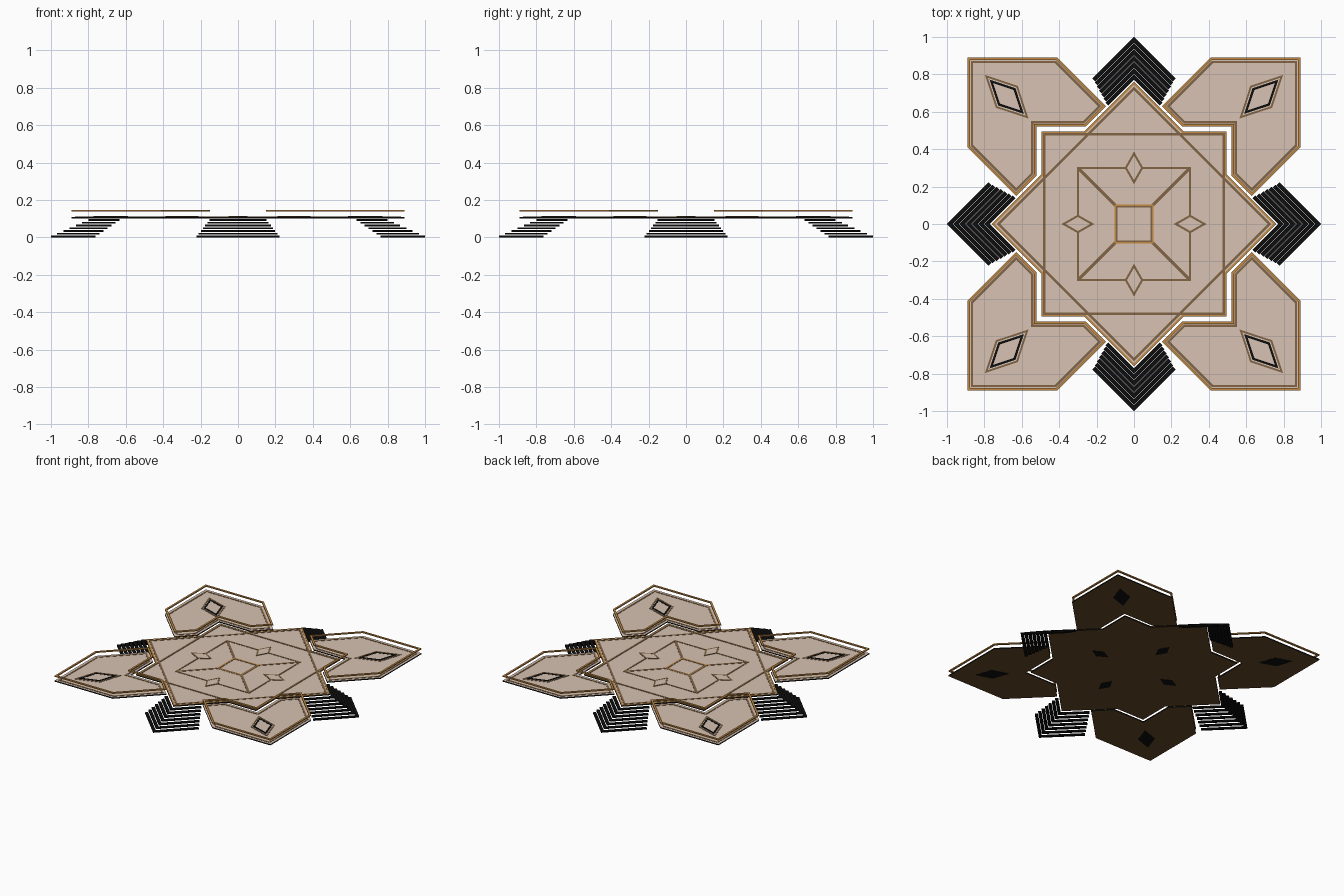
import bpy, bmesh, math
from mathutils import Vector

if "Cube" in bpy.data.objects:
    bpy.data.objects.remove(bpy.data.objects["Cube"])


def mat(name, rgb):
    m = bpy.data.materials.new(name)
    m.diffuse_color = (*rgb, 1)
    m.use_nodes = True
    m.node_tree.nodes["Principled BSDF"].inputs["Base Color"].default_value = m.diffuse_color
    return m


BLACK = mat("black", (0.004, 0.004, 0.004))
BEIGE = mat("beige", (0.68, 0.54, 0.45))
BROWN = mat("brown", (0.13, 0.065, 0.02))
GOLD = mat("gold", (0.55, 0.26, 0.06))
BRONZE = mat("bronze", (0.22, 0.13, 0.06))


def rot(poly, k):
    """Rotate a 2D outline by k quarter turns."""
    c, s = round(math.cos(k * math.pi / 2)), round(math.sin(k * math.pi / 2))
    return [(c * x - s * y, s * x + c * y) for x, y in poly]


def inset(poly, w):
    """Mitred inward offset of a counter-clockwise outline."""
    out, n = [], len(poly)
    for i in range(n):
        p, a, b = Vector(poly[i]), Vector(poly[i - 1]), Vector(poly[(i + 1) % n])
        d1, d2 = (p - a).normalized(), (b - p).normalized()
        n1, n2 = Vector((-d1.y, d1.x)), Vector((-d2.y, d2.x))
        q = p + (n1 + n2) * (w / (1 + n1.dot(n2)))
        out.append((q.x, q.y))
    return out


def finish(bm, name, mats):
    me = bpy.data.meshes.new(name)
    bm.to_mesh(me)
    bm.free()
    for m in mats:
        me.materials.append(m)
    ob = bpy.data.objects.new(name, me)
    bpy.context.collection.objects.link(ob)


def slab(name, poly, z0, z1, mats):
    """Solid plate; mats = top, sides, bottom."""
    bm = bmesh.new()
    lo = [bm.verts.new((x, y, z0)) for x, y in poly]
    hi = [bm.verts.new((x, y, z1)) for x, y in poly]
    n = len(poly)
    bm.faces.new(hi)
    for i in range(n):
        j = (i + 1) % n
        bm.faces.new((lo[i], lo[j], hi[j], hi[i])).material_index = 1
    bm.faces.new(lo[::-1]).material_index = 2
    finish(bm, name, mats)


def band(name, poly, w, z0, z1, m):
    """Closed strip of width w running inside an outline."""
    bm = bmesh.new()
    inner = inset(poly, w)
    loops = [[bm.verts.new((x, y, z)) for x, y in p]
             for p, z in ((poly, z0), (poly, z1), (inner, z1), (inner, z0))]
    n = len(poly)
    for k in range(4):
        a, b = loops[k], loops[(k + 1) % 4]
        for i in range(n):
            j = (i + 1) % n
            bm.faces.new((a[i], a[j], b[j], b[i]))
    finish(bm, name, [m])


def square(r):
    return [(r, -r), (r, r), (-r, r), (-r, -r)]


def rhombus(cx, cy, a, b, ang):
    c, s = math.cos(ang), math.sin(ang)
    return [(cx + c * u - s * v, cy + s * u + c * v)
            for u, v in ((a, 0), (0, b), (-a, 0), (0, -b))]


Z0, Z1 = 0.102, 0.110          # deck thickness
ZT = 0.112                     # top of the flat trims
deck_mats = [BEIGE, BLACK, BROWN]

# central star-shaped deck
star = []
for k in range(4):
    star += rot([(0.76, 0), (0.495, 0.265), (0.495, 0.495), (0.265, 0.495)], k)
slab("centre_deck", star, Z0, Z1, deck_mats)
band("centre_edge", star, 0.011, Z1, ZT, GOLD)

# trims on the central deck
diamond = [(0.735, 0), (0, 0.735), (-0.735, 0), (0, -0.735)]
band("diamond_trim", diamond, 0.014, Z1, ZT, BRONZE)
band("square_trim", square(0.487), 0.014, Z1, ZT + 0.0004, BRONZE)
band("inner_square_trim", square(0.306), 0.012, Z1, ZT, BRONZE)
band("core_trim", square(0.105), 0.009, Z1, ZT, GOLD)
band("core_inner_trim", square(0.096), 0.009, Z1, ZT, BRONZE)

petal = [(0.89, 0.89), (0.41, 0.89), (0.15, 0.63), (0.26, 0.52), (0.52, 0.52),
         (0.52, 0.26), (0.63, 0.15), (0.89, 0.41)]
e = 0.006
rib = [(0.1 + e, 0.1 - e), (0.3 + e, 0.3 - e), (0.3 - e, 0.3 + e), (0.1 - e, 0.1 + e)]

for k in range(4):
    # corner ribs and small lozenges of the centre
    slab("centre_rib", rot(rib, k), Z1, ZT, [BRONZE] * 3)
    loz = rot(rhombus(0.3, 0, 0.088, 0.05, 0), k)
    slab("lozenge_panel", inset(loz, 0.008), Z0 - 0.0008, ZT + 0.0006, [BEIGE, BLACK, BLACK])
    band("lozenge_frame", loz, 0.011, Z1, ZT + 0.001, BRONZE)

    # corner petals with floating rail
    p = rot(petal, k)
    slab("petal_deck", p, Z0, Z1, deck_mats)
    band("petal_trim", inset(p, 0.018), 0.012, Z1, ZT, BRONZE)
    band("petal_rail", p, 0.014, 0.138, 0.146, GOLD)

    # large lozenge on each petal
    big = rot(rhombus(0.68, 0.68, 0.165, 0.083, math.pi / 4), k)
    band("petal_lozenge_frame", big, 0.010, Z1, ZT, BRONZE)
    mid = inset(big, 0.016)
    slab("petal_lozenge_panel", inset(mid, 0.006), Z0 - 0.0008, ZT, [BEIGE, BLACK, BLACK])
    band("petal_lozenge_border", mid, 0.012, Z1, ZT + 0.001, BLACK)

    # chevron stairs
    for i in range(7):
        f = i / 6
        t, a, h, z = 1 - 0.2 * f, 0.222 - 0.07 * f, 0.015, 0.0148 * i
        step = [(t, 0), (t - a, a), (t - a - h, a - h), (t - 2 * h, 0),
                (t - a - h, h - a), (t - a, -a)]
        slab("stair_step", rot(step, k), z, z + 0.009, [BLACK] * 3)
